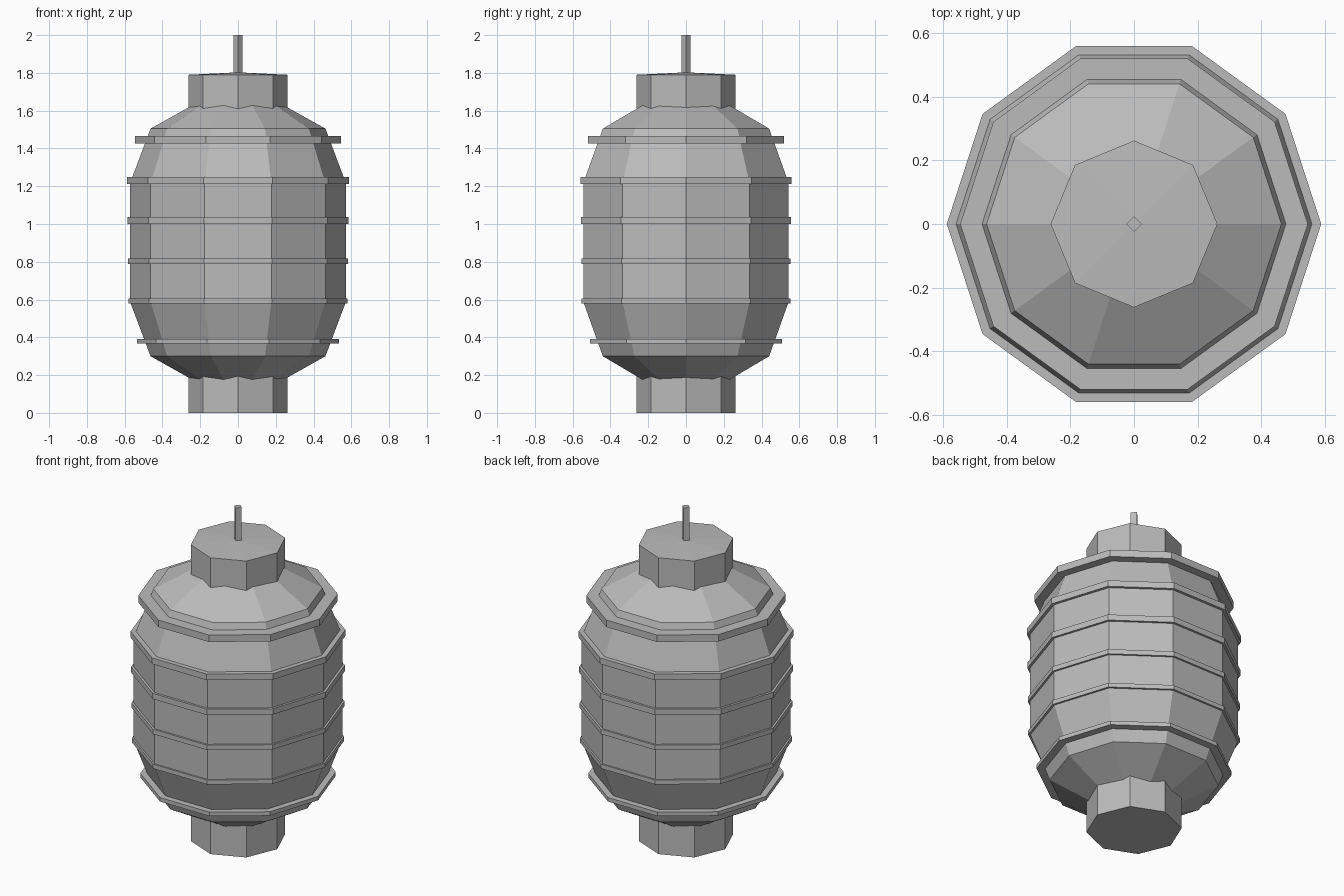
import bpy
import bmesh
from math import cos, sin, pi

cube = bpy.data.objects.get("Cube")
if cube:
    bpy.data.objects.remove(cube, do_unlink=True)

grey = bpy.data.materials.new("plain_grey")
grey.use_nodes = True
GREY = (0.5, 0.5, 0.5, 1)
grey.diffuse_color = GREY
grey.node_tree.nodes["Principled BSDF"].inputs["Base Color"].default_value = GREY


def lathe(name, profile, sides):
    """Flat-sided solid of revolution; profile is (radius, height) from bottom to top."""
    bm = bmesh.new()
    rings = []
    for r, z in profile:
        if r == 0:
            rings.append([bm.verts.new((0, 0, z))] * sides)
        else:
            rings.append([bm.verts.new((r * cos(2 * pi * i / sides), r * sin(2 * pi * i / sides), z))
                          for i in range(sides)])
    for low, high in zip(rings, rings[1:]):
        for i in range(sides):
            j = (i + 1) % sides
            corners = [low[i], low[j], high[j], high[i]]
            bm.faces.new(list(dict.fromkeys(corners)))
    if profile[0][0]:
        bm.faces.new(rings[0][::-1])
    if profile[-1][0]:
        bm.faces.new(rings[-1])
    bmesh.ops.recalc_face_normals(bm, faces=bm.faces)
    mesh = bpy.data.meshes.new(name)
    bm.to_mesh(mesh)
    bm.free()
    mesh.materials.append(grey)
    obj = bpy.data.objects.new(name, mesh)
    bpy.context.collection.objects.link(obj)
    return obj


# Ten-sided paper shade with sloped shoulders
lathe("shade", [(0, 0.04), (0.463, 0.30), (0.571, 0.587),
                (0.571, 1.218), (0.463, 1.505), (0, 1.763)], 10)

# Ribs around the shade: radius, bottom, top
ribs = [(0.535, 0.368, 0.392), (0.581, 0.58, 0.606), (0.583, 0.789, 0.818),
        (0.585, 1.001, 1.036), (0.588, 1.213, 1.25), (0.546, 1.425, 1.467)]
for n, (radius, bottom, top) in enumerate(ribs, 1):
    lathe(f"rib_{n}", [(radius, bottom), (radius, top)], 10)

# Eight-sided collars, the upper one with a shallow peaked lid
lathe("bottom_collar", [(0.262, 0), (0.262, 0.25)], 8)
lathe("top_collar", [(0.262, 1.55), (0.262, 1.79), (0, 1.803)], 8)

# Thin square hanging rod
lathe("hanging_rod", [(0.024, 1.75), (0.024, 2.0)], 4)
